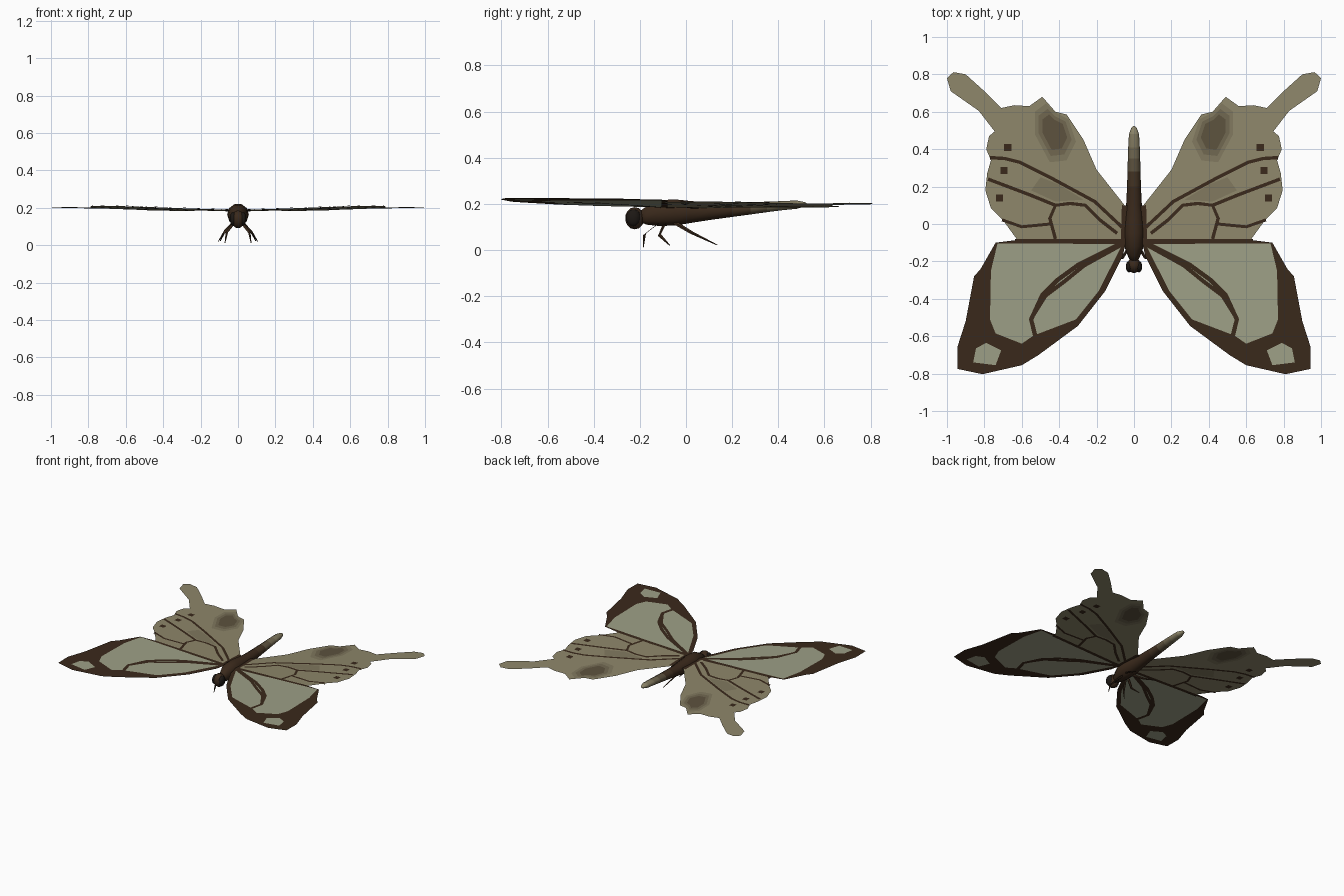
import bpy, bmesh
from math import sin, cos, pi
from mathutils import Vector

if "Cube" in bpy.data.objects:
    bpy.data.objects.remove(bpy.data.objects["Cube"])


def mat(name, r, g, b):
    m = bpy.data.materials.new(name)
    m.diffuse_color = (r, g, b, 1)
    m.use_nodes = True
    m.node_tree.nodes["Principled BSDF"].inputs["Base Color"].default_value = m.diffuse_color
    return m


DARK = mat("dark_brown", 0.042, 0.022, 0.011)
EYE = mat("eye", 0.012, 0.009, 0.007)
PALE = mat("pale_green", 0.34, 0.35, 0.24)
OLIVE = mat("olive", 0.27, 0.24, 0.145)
SHADES = [mat(f"brown_shade_{i}", *[d + (o - d) * i / 4 for d, o in
          zip((0.055, 0.032, 0.016), (0.27, 0.24, 0.145))]) for i in range(4)]


def finish(name, bm, mats, smooth=False):
    me = bpy.data.meshes.new(name)
    bm.to_mesh(me)
    bm.free()
    ob = bpy.data.objects.new(name, me)
    bpy.context.collection.objects.link(ob)
    for m in mats:
        me.materials.append(m)
    if smooth:
        me.polygons.foreach_set("use_smooth", [True] * len(me.polygons))
    return ob


def fore_z(x, y):
    return 0.185 + 0.043 * x


def hind_z(x, y):
    return 0.184 + 0.035 * x - 0.02 * y


def sheets(name, outlines, plane, lift, m):
    """Flat patches with a top and an underside, on both wings."""
    bm = bmesh.new()
    for pts in outlines:
        for sx in (1, -1):
            for up in (1, -1):
                f = bm.faces.new([bm.verts.new((sx * x, y, plane(x, y) + up * lift)) for x, y in pts])
                f.normal_update()
                if f.normal.z * up < 0:
                    f.normal_flip()
    return finish(name, bm, [m])


def ribbon(path, w):
    """Outline of a strip of width w along a path."""
    p = [Vector(q) for q in path]
    left, right = [], []
    for i, q in enumerate(p):
        d = (p[min(i + 1, len(p) - 1)] - p[max(i - 1, 0)]).normalized()
        n = Vector((-d.y, d.x)) * w / 2
        left.append(q + n)
        right.append(q - n)
    return left + right[::-1]


def shrink(pts, k):
    c = sum((Vector(p) for p in pts), Vector((0, 0))) / len(pts)
    return [c + (Vector(p) - c) * k for p in pts]


# Forewings: dark blade with pale panels
sheets("forewing", [[
    (.04, -.08), (.62, -.085), (.74, -.10), (.82, -.24), (.855, -.28), (.90, -.52), (.945, -.66),
    (.943, -.775), (.81, -.803), (.60, -.755), (.51, -.70), (.30, -.545), (.155, -.36), (.06, -.17)]],
    fore_z, .001, DARK)
sheets("forewing_panels", [
    [(.07, -.105), (.73, -.105), (.765, -.25), (.77, -.51), (.74, -.585), (.60, -.64), (.535, -.595),
     (.56, -.51), (.48, -.375), (.38, -.30), (.27, -.21)],
    [(.07, -.125), (.26, -.23), (.365, -.315), (.465, -.39), (.54, -.51), (.52, -.59), (.31, -.51), (.19, -.36)],
    [(.71, -.675), (.79, -.635), (.845, -.665), (.86, -.74), (.74, -.755)]],
    fore_z, .0025, PALE)
sheets("forewing_inner_vein", [ribbon([(.06, -.10), (.30, -.22), (.41, -.30), (.49, -.38), (.55, -.51), (.525, -.61)], .024)],
       fore_z, .004, DARK)

# Hindwings: olive blade with tail
sheets("hindwing", [[
    (.04, -.09), (.05, .10), (.20, .29), (.27, .45), (.36, .585), (.42, .60), (.49, .68), (.56, .63),
    (.64, .635), (.71, .62), (.80, .71), (.90, .80), (.965, .812), (1, .78), (.98, .71), (.83, .605),
    (.745, .495), (.775, .47), (.79, .40), (.765, .34), (.785, .27), (.795, .18), (.765, .085),
    (.70, .02), (.62, -.09)]], hind_z, .001, OLIVE)

# Soft brown blotches as nested patches
blotch = [(.35, .56), (.42, .595), (.47, .645), (.53, .60), (.53, .48), (.45, .33), (.36, .34), (.31, .44)]
for i, k in enumerate((1, .8, .6)):
    sheets(f"hindwing_blotch_{i}", [shrink(blotch, k)], hind_z, .0016 + .0004 * i, SHADES[3 - i])
sheets("hindwing_cell_shade", [[(.27, .13), (.42, .12), (.55, .18), (.50, .25), (.40, .21)]],
       hind_z, .0018, SHADES[3])

# Hindwing veins and spots
sheets("hindwing_veins", [ribbon(p, w) for p, w in [
    ([(.05, -.03), (.21, .12), (.45, .25), (.61, .33), (.69, .35), (.77, .355)], .018),
    ([(.42, .10), (.555, .155), (.78, .24)], .018),
    ([(.09, -.05), (.18, .02), (.26, .10), (.34, .11), (.42, .10), (.45, .03), (.42, -.08)], .018),
    ([(.45, .0), (.60, -.015), (.705, .022)], .016),
    ([(.05, -.093), (.635, -.093)], .026),
    ([(.05, .10), (.055, -.1)], .03)]], hind_z, .004, DARK)
s = .019
sheets("hindwing_spots", [[(x - s, y - s), (x + s, y - s), (x + s, y + s), (x - s, y + s)]
       for x, y in [(.675, .41), (.695, .285), (.72, .14)]], hind_z, .004, DARK)


def loft(name, rings, mats, sides=10):
    """Closed tube through rings of (y, z, half width, half height, material)."""
    bm = bmesh.new()
    loops = [[bm.verts.new((rx * cos(2 * pi * k / sides), y, z + rz * sin(2 * pi * k / sides)))
              for k in range(sides)] for y, z, rx, rz, _ in rings]
    for i in range(len(loops) - 1):
        a, b = loops[i], loops[i + 1]
        for k in range(sides):
            j = (k + 1) % sides
            bm.faces.new((a[k], a[j], b[j], b[k])).material_index = rings[i][4]
    bm.faces.new(loops[0])
    bm.faces.new(loops[-1]).material_index = rings[-1][4]
    bmesh.ops.recalc_face_normals(bm, faces=bm.faces)
    return finish(name, bm, mats, True)


# Body: thorax running into a tapering abdomen that pales to the rear
loft("body", [
    (-.20, .145, .02, .025, 0), (-.17, .15, .033, .042, 0), (-.12, .16, .052, .058, 0),
    (-.05, .163, .058, .06, 0), (.02, .165, .052, .05, 0), (.10, .168, .042, .04, 0),
    (.20, .175, .037, .033, 1), (.28, .181, .035, .028, 2), (.35, .187, .033, .024, 3),
    (.41, .192, .031, .021, 4), (.48, .197, .027, .019, 5), (.515, .198, .014, .01, 5),
    (.525, .198, .004, .004, 5)], [DARK] + SHADES + [OLIVE])


def ball(name, m, spots, r):
    bm = bmesh.new()
    for c in spots:
        g = bmesh.ops.create_uvsphere(bm, u_segments=10, v_segments=7, radius=1)
        bmesh.ops.scale(bm, vec=r, verts=g["verts"])
        bmesh.ops.translate(bm, vec=c, verts=g["verts"])
    finish(name, bm, [m], True)


# Head with an eye on each side
ball("head", DARK, [(0, -.222, .138)], (.04, .042, .048))
ball("eyes", EYE, [(.026, -.228, .14), (-.026, -.228, .14)], (.019, .032, .037))


# Legs: three thin jointed pairs
def leg(name, path):
    bm = bmesh.new()
    radii = (.009, .007, .002)
    for sx in (1, -1):
        rings = [[bm.verts.new((sx * x + r * cos(a), y + r * sin(a), z + r * .6 * sin(a)))
                  for a in (0, pi * .4, pi * .8, pi * 1.2, pi * 1.6)] for (x, y, z), r in zip(path, radii)]
        for a, b in zip(rings, rings[1:]):
            for k in range(5):
                bm.faces.new((a[k], a[k - 1], b[k - 1], b[k]))
        bm.faces.new(rings[-1])
    bmesh.ops.recalc_face_normals(bm, faces=bm.faces)
    finish(name, bm, [DARK])


leg("front_legs", [(.025, -.12, .115), (.06, -.18, .068), (.07, -.185, .012)])
leg("middle_legs", [(.03, -.095, .11), (.075, -.115, .065), (.105, -.07, .02)])
leg("rear_legs", [(.025, -.05, .12), (.07, .025, .075), (.095, .135, .022)])
